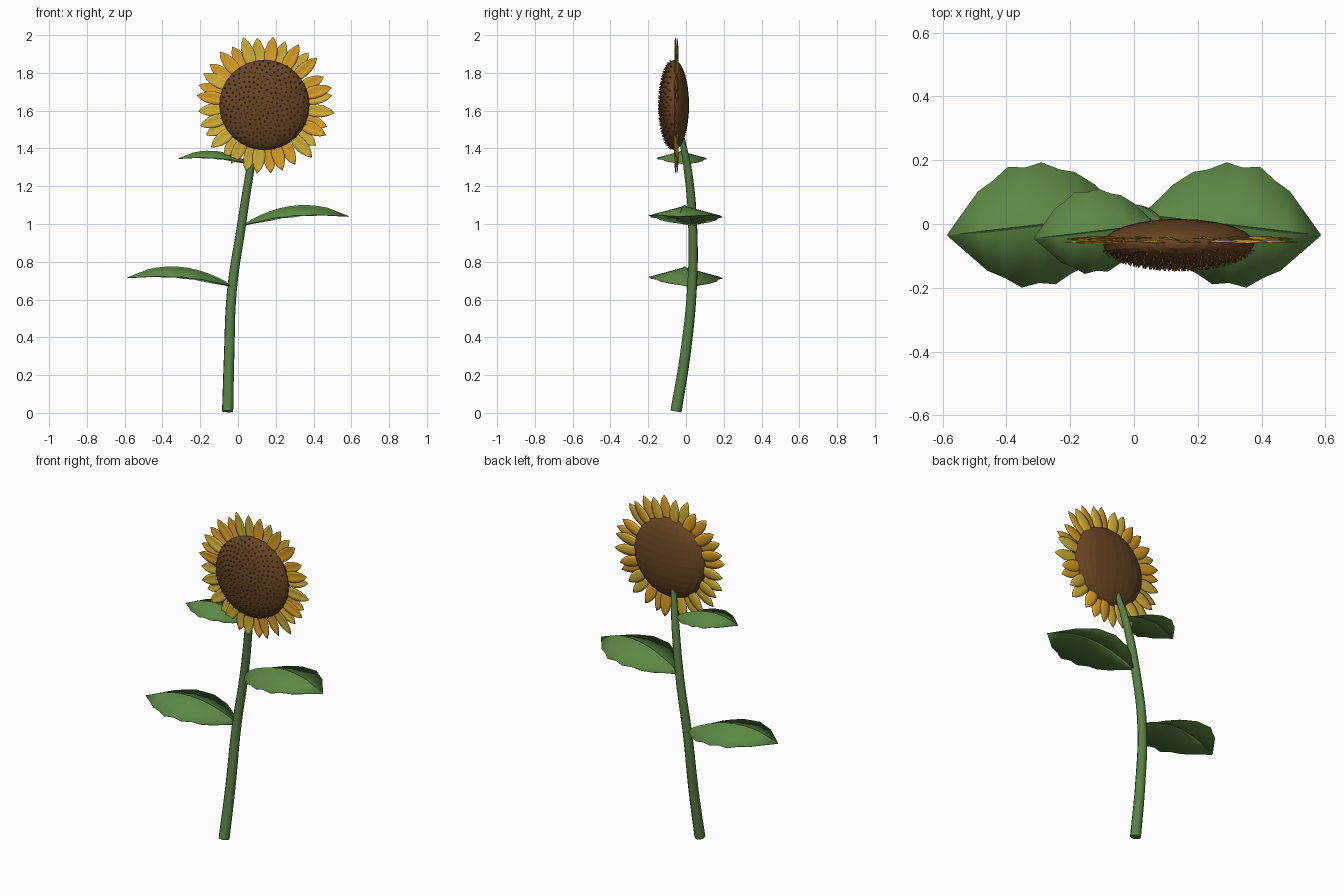
import bpy, bmesh, math, random
from mathutils import Vector, Matrix

random.seed(4)
if "Cube" in bpy.data.objects:
    bpy.data.objects.remove(bpy.data.objects["Cube"], do_unlink=True)


def material(name, rgb):
    m = bpy.data.materials.new(name)
    m.use_nodes = True
    m.diffuse_color = (*rgb, 1)
    bsdf = m.node_tree.nodes["Principled BSDF"]
    bsdf.inputs["Base Color"].default_value = (*rgb, 1)
    bsdf.inputs["Roughness"].default_value = 0.8
    return m


STEM = material("stem green", (0.10, 0.22, 0.06))
LEAF = material("leaf green", (0.11, 0.25, 0.06))
BROWN = material("disc brown", (0.14, 0.058, 0.016))
TAN = material("seed tan", (0.36, 0.19, 0.06))
YELLOW = material("petal yellow", (0.66, 0.44, 0.035))
ORANGE = material("petal orange", (0.74, 0.36, 0.018))


def finish(bm, name, mats, smooth=None):
    mesh = bpy.data.meshes.new(name)
    bmesh.ops.recalc_face_normals(bm, faces=bm.faces)
    bm.to_mesh(mesh)
    bm.free()
    for m in mats:
        mesh.materials.append(m)
    ob = bpy.data.objects.new(name, mesh)
    bpy.context.collection.objects.link(ob)
    if smooth:
        smooth_object(ob, smooth)
    return ob


def smooth_object(ob, degrees):
    bpy.ops.object.select_all(action='DESELECT')
    ob.select_set(True)
    bpy.context.view_layer.objects.active = ob
    bpy.ops.object.shade_smooth_by_angle(angle=math.radians(degrees))


def skin(bm, rows):
    """Bridge rows of points into a strip of quads."""
    rows = [[bm.verts.new(p) for p in row] for row in rows]
    faces = []
    for a, b in zip(rows, rows[1:]):
        for i in range(len(a) - 1):
            faces.append(bm.faces.new((a[i], a[i + 1], b[i + 1], b[i])))
    return faces


def thicken(ob, amount):
    mod = ob.modifiers.new("thickness", 'SOLIDIFY')
    mod.thickness = amount
    mod.offset = 0


# Stem: a tapering, gently bent tube
curve = bpy.data.curves.new("stem", 'CURVE')
curve.dimensions = '3D'
curve.bevel_depth = 1
curve.bevel_resolution = 3
curve.resolution_u = 6
curve.use_fill_caps = True
path = [(-0.055, -0.053, 0.008, 0.03), (-0.047, -0.005, 0.3, 0.028),
        (-0.032, 0.031, 0.65, 0.026), (0.015, 0.036, 0.97, 0.024),
        (0.062, 0.012, 1.27, 0.022), (0.1, -0.025, 1.47, 0.015)]
spline = curve.splines.new('BEZIER')
spline.bezier_points.add(len(path) - 1)
for point, (x, y, z, r) in zip(spline.bezier_points, path):
    point.co = (x, y, z)
    point.radius = r
    point.handle_left_type = point.handle_right_type = 'AUTO'
stem = bpy.data.objects.new("stem", curve)
bpy.context.collection.objects.link(stem)
bpy.ops.object.select_all(action='DESELECT')
stem.select_set(True)
bpy.context.view_layer.objects.active = stem
bpy.ops.object.convert(target='MESH')
stem = bpy.context.view_layer.objects.active
stem.data.materials.clear()
stem.data.materials.append(STEM)
smooth_object(stem, 40)

# Leaves: arched, drooping at the edges, with a raised midrib
# Each station is distance along the leaf, half-width
OUTLINE = [(0, 0.004), (0.07, 0.05), (0.15, 0.105), (0.25, 0.15), (0.33, 0.163),
           (0.43, 0.192), (0.52, 0.182), (0.62, 0.19), (0.71, 0.153),
           (0.8, 0.125), (1, 0.002)]


def leaf(name, root, tip, scale):
    root, tip = Vector(root), Vector(tip)
    along = tip - root
    side = Vector((-along.y, along.x, 0)).normalized()
    rows = []
    for t, w in OUTLINE:
        arch = (0.35 * t - 0.3 * t * t) * scale
        mid = root + along * t + Vector((0, 0, arch))
        rib = min(0.006, w * 0.5)
        row = []
        for s, drop in ((-w, 0.26 * w), (-rib, 0), (0, -rib), (rib, 0), (w, 0.26 * w)):
            row.append(mid + (side * s - Vector((0, 0, drop))) * scale)
        rows.append(row)
    bm = bmesh.new()
    skin(bm, rows)
    thicken(finish(bm, name, [LEAF], 25), 0.003)


leaf("lower_right_leaf", (-0.03, 0.03, 0.667), (-0.585, -0.035, 0.665), 1)
leaf("middle_left_leaf", (0.03, 0.03, 0.992), (0.585, -0.035, 0.99), 1)
leaf("upper_right_leaf", (0.065, 0, 1.315), (-0.313, -0.045, 1.312), 0.68)

# Flower disc: flattened faceted ball
CENTRE = Vector((0.14, -0.062, 1.63))
RADIUS, DEPTH = 0.238, 0.078
bm = bmesh.new()
bmesh.ops.create_uvsphere(bm, u_segments=24, v_segments=16, radius=1,
                          matrix=Matrix.Translation(CENTRE) @ Matrix.Diagonal((RADIUS, DEPTH, RADIUS, 1)))
finish(bm, "flower_disc", [BROWN])

# Seeds: small pointed bumps in a spiral over the front of the disc
bm = bmesh.new()
COUNT = 260
for i in range(COUNT):
    f = math.sqrt((i + 0.5) / COUNT) * 0.985
    a = i * math.radians(137.508)
    u = Vector((f * math.cos(a), -math.sqrt(1 - f * f), f * math.sin(a)))
    pos = CENTRE + Vector((u.x * RADIUS, u.y * DEPTH, u.z * RADIUS))
    normal = Vector((u.x / RADIUS, u.y / DEPTH, u.z / RADIUS)).normalized()
    matrix = Matrix.Translation(pos) @ normal.to_track_quat('Z', 'Y').to_matrix().to_4x4()
    tan = random.random() < 0.4
    size = 0.0055 if tan else 0.007
    cone = bmesh.ops.create_cone(bm, segments=5, radius1=size, radius2=size * 0.3,
                                 depth=0.018, cap_ends=True, matrix=matrix)
    for face in {face for v in cone["verts"] for face in v.link_faces}:
        face.material_index = int(tan)
finish(bm, "seeds", [BROWN, TAN])

# Petals: two staggered rings of creased, pointed blades
PROFILE = [(0, 0.35), (0.25, 0.75), (0.5, 1), (0.7, 0.9), (0.87, 0.55), (1, 0.03)]


def petal_ring(name, count, turn, outer, y):
    bm = bmesh.new()
    for i in range(count):
        a = math.tau * (i + turn) / count + random.uniform(-0.05, 0.05)
        reach = outer - random.uniform(0, 0.02)
        twist = random.uniform(-0.15, 0.15)
        out = Vector((math.sin(a), 0, math.cos(a)))
        side = Vector((math.cos(a), twist, -math.sin(a)))
        rows = []
        for t, w in PROFILE:
            mid = Vector((CENTRE.x, y, CENTRE.z)) + out * (0.17 + (reach - 0.17) * t)
            rows.append([mid + side * s * w * 0.034 + Vector((0, 0.006 * w * (1 - abs(s)), 0))
                         for s in (-1, -0.5, 0, 0.5, 1)])
        tone = int(random.random() < 0.5)
        for face in skin(bm, rows):
            face.material_index = tone
    thicken(finish(bm, name, [YELLOW, ORANGE], 40), 0.003)


petal_ring("front_petals", 16, 0.25, 0.375, -0.057)
petal_ring("back_petals", 16, 0.75, 0.365, -0.047)
